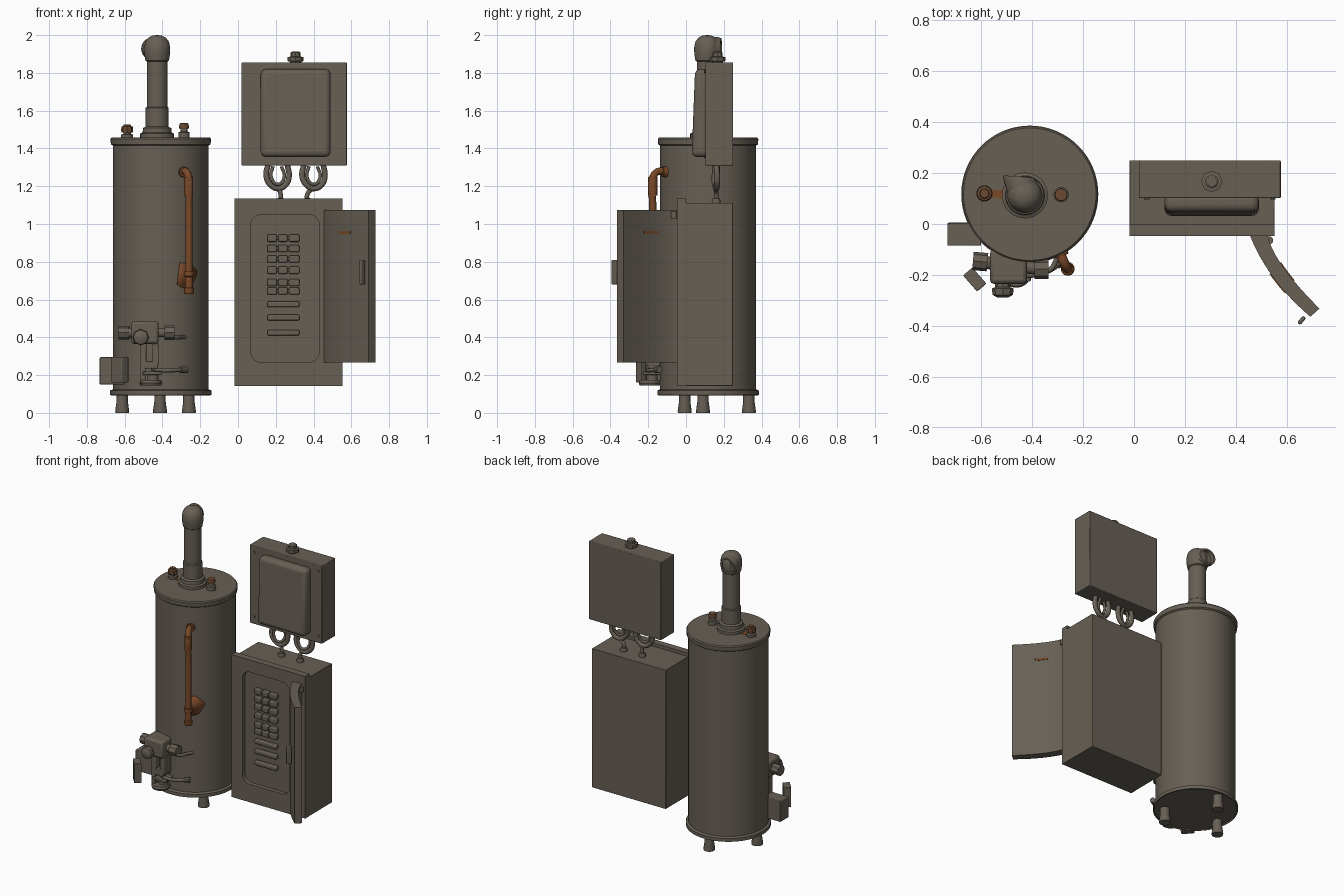
import bpy, bmesh, math
from mathutils import Vector

if "Cube" in bpy.data.objects:
    bpy.data.objects.remove(bpy.data.objects["Cube"])


def material(name, rgb):
    m = bpy.data.materials.new(name)
    m.diffuse_color = (*rgb, 1)
    m.use_nodes = True
    m.node_tree.nodes["Principled BSDF"].inputs["Base Color"].default_value = m.diffuse_color
    return m


GREY = material("weathered_grey", (0.135, 0.115, 0.090))
RUST = material("rusty_copper", (0.195, 0.066, 0.022))
BROWN = material("dull_brown", (0.150, 0.068, 0.032))


def finish(name, bm, mat, bevel=0, seg=2):
    bmesh.ops.recalc_face_normals(bm, faces=bm.faces[:])
    me = bpy.data.meshes.new(name)
    bm.to_mesh(me)
    bm.free()
    ob = bpy.data.objects.new(name, me)
    bpy.context.collection.objects.link(ob)
    me.materials.append(mat)
    if bevel:
        b = ob.modifiers.new("bevel", 'BEVEL')
        b.width, b.segments = bevel, seg
    return ob


def box(name, x, y, z, mat=GREY, bevel=0.004, seg=2):
    """Box from (min, max) ranges."""
    bm = bmesh.new()
    bmesh.ops.create_cube(bm, size=1)
    for v in bm.verts:
        v.co = [r[0] if c < 0 else r[1] for c, r in zip(v.co, (x, y, z))]
    return finish(name, bm, mat, bevel, seg)


def lathe(name, profile, loc, axis=(0, 0, 1), n=24, mat=GREY):
    """Revolve (radius, height) points around an axis through loc."""
    bm = bmesh.new()
    rings = []
    for r, h in profile:
        if r == 0:
            rings.append([bm.verts.new((0, 0, h))])
        else:
            rings.append([bm.verts.new((r * math.cos(2 * math.pi * i / n),
                                        r * math.sin(2 * math.pi * i / n), h)) for i in range(n)])
    for a, b in zip(rings, rings[1:]):
        for i in range(n):
            q = [a[i % len(a)], a[(i + 1) % len(a)], b[(i + 1) % len(b)], b[i % len(b)]]
            bm.faces.new(list(dict.fromkeys(q)))
    ob = finish(name, bm, mat)
    ob.location = loc
    ob.rotation_euler = Vector(axis).to_track_quat('Z', 'Y').to_euler()
    return ob


def rod(name, a, b, r, n=20, mat=GREY, r2=None):
    a, b = Vector(a), Vector(b)
    h = (b - a).length
    return lathe(name, [(0, 0), (r, 0), (r2 or r, h), (0, h)], a, b - a, n, mat)


def prism(name, pts, lo, hi, axis, mat=GREY):
    """Extrude a 2D outline along y or z."""
    bm = bmesh.new()
    put = (lambda p, d: (p[0], p[1], d)) if axis == 'z' else (lambda p, d: (p[0], d, p[1]))
    a = [bm.verts.new(put(p, lo)) for p in pts]
    b = [bm.verts.new(put(p, hi)) for p in pts]
    bm.faces.new(a)
    bm.faces.new(b)
    for i in range(len(pts)):
        j = (i + 1) % len(pts)
        bm.faces.new((a[i], a[j], b[j], b[i]))
    return finish(name, bm, mat)


def rounded(x0, x1, z0, z1, r, n=6):
    out = []
    for k, (cx, cz) in enumerate(((x1 - r, z1 - r), (x0 + r, z1 - r), (x0 + r, z0 + r), (x1 - r, z0 + r))):
        for i in range(n + 1):
            t = math.pi / 2 * (k + i / n)
            out.append((cx + r * math.cos(t), cz + r * math.sin(t)))
    return out


def tube(name, pts, r, mat=GREY):
    cu = bpy.data.curves.new(name, 'CURVE')
    cu.dimensions, cu.bevel_depth, cu.bevel_resolution = '3D', r, 4
    cu.use_fill_caps, cu.resolution_u = True, 8
    s = cu.splines.new('BEZIER')
    s.bezier_points.add(len(pts) - 1)
    for p, c in zip(s.bezier_points, pts):
        p.co = c
        p.handle_left_type = p.handle_right_type = 'AUTO'
    ob = bpy.data.objects.new(name, cu)
    bpy.context.collection.objects.link(ob)
    cu.materials.append(mat)
    bpy.ops.object.select_all(action='DESELECT')
    ob.select_set(True)
    bpy.context.view_layer.objects.active = ob
    bpy.ops.object.convert(target='MESH')
    return ob


# water tank with rims, and three feet
CX, CY = -0.409, 0.117
lathe("tank", [(0, .1), (.26, .1), (.262, .093), (.269, .095), (.269, .118), (.254, .125), (.254, 1.415),
               (.264, 1.422), (.266, 1.45), (.26, 1.457), (0, 1.457)], (CX, CY, 0), n=64)
for i, (x, y) in enumerate(((-.26, -.007), (-.613, .09), (-.413, .333))):
    lathe(f"tank_foot_{i}", [(0, 0), (.036, 0), (.037, .01), (.03, .06), (.03, .11), (0, .11)], (x, y, 0))

# flue pipe, collars and elbow opening to the back
FX, FY = -.428, .112
lathe("flue_pipe", [(0, 1.45), (.09, 1.45), (.09, 1.478), (.077, 1.484), (.075, 1.508), (.061, 1.515),
                    (.061, 1.615), (.055, 1.62), (.055, 1.86), (.062, 1.865), (.068, 1.9), (.069, 1.935),
                    (.062, 1.966), (.046, 1.987), (.024, 1.998), (0, 2.0)], (FX, FY, 0), n=32)
mouth = lathe("flue_elbow_mouth", [(.063, 0), (.062, .06), (.056, .078), (.044, .078), (.042, .06), (0, .058)],
              (FX, FY, 1.928), (-.30, .95, 0), 28)
side = mouth.rotation_euler.to_quaternion().inverted() @ Vector((.95, .30, 0))
for v in mouth.data.vertices:  # slanted opening
    if v.co.z > .05:
        v.co.z -= .4 * v.co.dot(side)

# water connections on the tank top
lathe("water_inlet_base", [(.032, 0), (.032, .018), (.02, .022), (.02, .04), (0, .04)], (-.587, .12, 1.455))
lathe("water_inlet_cap", [(0, 0), (.03, 0), (.032, .012), (.03, .03), (.02, .034), (.018, .042), (0, .042)],
      (-.587, .12, 1.485), n=8, mat=BROWN)
lathe("water_outlet_base", [(.03, 0), (.03, .03), (.019, .034), (.019, .055), (0, .055)], (-.286, .115, 1.455))
lathe("water_outlet_cap", [(0, 0), (.024, 0), (.026, .01), (.024, .03), (0, .032)], (-.286, .115, 1.503),
      n=12, mat=BROWN)
prism("tank_top_rust", [(-.56, .105), (-.515, .098), (-.51, .135), (-.56, .132)], 1.455, 1.459, 'z', RUST)

# copper relief pipe
tube("relief_pipe", [(-.295, -.10, 1.275), (-.275, -.15, 1.277), (-.262, -.174, 1.25), (-.26, -.176, 1.1),
                     (-.26, -.176, .64)], .019, RUST)
rod("relief_pipe_elbow_sleeve", (-.261, -.176, 1.15), (-.262, -.176, 1.25), .024, mat=RUST)
rod("relief_pipe_flange", (-.292, -.10, 1.275), (-.283, -.125, 1.276), .028, mat=RUST)
lathe("relief_pipe_end", [(0, 0), (.022, 0), (.026, .01), (.026, .03), (.021, .035), (.021, .09), (.027, .095),
                          (.027, .12), (0, .12)], (-.26, -.176, .63), mat=RUST)

# rust stain wrapped on the tank
bm = bmesh.new()
cols = []
for x, lo, hi in ((-.322, .68, .69), (-.308, .67, .80), (-.29, .66, .79), (-.265, .665, .80),
                  (-.243, .68, .78), (-.218, .735, .75)):
    y = CY - math.sqrt(.2565 ** 2 - (x - CX) ** 2)
    cols.append([bm.verts.new((x, y, z)) for z in (lo, hi)])
for a, b in zip(cols, cols[1:]):
    bm.faces.new((a[0], b[0], b[1], a[1]))
finish("tank_rust_stain", bm, RUST).modifiers.new("thickness", 'SOLIDIFY').thickness = 0.003

# gas valve: body, side knobs, front dial, bracket and burner rod
box("valve_body", (-.565, -.42), (-.235, -.10), (.365, .485), bevel=.015)
rod("valve_left_stub", (-.59, -.15, .425), (-.55, -.155, .425), .025)
rod("valve_left_knob", (-.632, -.145, .425), (-.575, -.15, .425), .036, 8)
rod("valve_right_stub", (-.43, -.17, .425), (-.38, -.175, .425), .024)
rod("valve_right_knob", (-.39, -.177, .425), (-.335, -.177, .425), .038, 8)
lathe("valve_dial", [(0, 0), (.03, 0), (.03, .02), (.043, .025), (.04, .05), (.022, .06), (0, .06)],
      (-.515, -.228, .40), (0, -1, 0), 8)
for i, x in enumerate((-.52, -.455)):
    box(f"valve_bracket_side_{i}", (x, x + .035), (-.215, -.13), (.25, .37))
box("valve_bracket_foot", (-.52, -.425), (-.215, -.13), (.235, .275))
box("valve_bracket_back", (-.50, -.44), (-.17, -.12), (.24, .37))
box("burner_leg", (-.52, -.49), (-.215, -.13), (.15, .245))
lathe("burner_base", [(0, 0), (.055, 0), (.06, .012), (.055, .028), (0, .03)], (-.462, -.19, .145))
rod("burner_post", (-.45, -.18, .17), (-.45, -.18, .21), .03)
box("burner_cap", (-.505, -.405), (-.225, -.12), (.2, .22))
tube("burner_rod", [(-.46, -.2, .235), (-.4, -.2, .225), (-.34, -.185, .226), (-.285, -.15, .228)], .011)
rod("burner_rod_tip", (-.305, -.16, .228), (-.27, -.14, .228), .018, 10)
tube("pilot_tube", [(-.37, -.19, .41), (-.33, -.18, .40), (-.30, -.13, .40), (-.28, -.09, .40)], .010)

# control boxes beside the tank
box("control_box", (-.732, -.60), (-.085, .005), (.15, .295))
ob = box("loose_control_box", (-.042, .042), (-.024, .024), (.16, .297))
ob.location, ob.rotation_euler = (-.625, -.218, 0), (0, 0, math.radians(-49))

# breaker panel with a recessed rounded front
box("panel_box", (-.018, .552), (-.005, .249), (.143, 1.112), bevel=.003)
plate = box("panel_front", (-.018, .552), (-.048, 0), (.143, 1.135), bevel=0)
cutter = prism("panel_cutter", rounded(.068, .43, .268, 1.05, .055), -.1, -.018, 'y')
cutter.hide_render = True
m = plate.modifiers.new("recess", 'BOOLEAN')
m.object, m.operation, m.solver = cutter, 'DIFFERENCE', 'EXACT'
bpy.context.view_layer.objects.active = plate
bpy.ops.object.modifier_apply(modifier=m.name)
bpy.data.objects.remove(cutter)

# breakers: split rows on top, single bars below
for i, z in enumerate((.925, .87, .815, .755, .69, .645)):
    for j, (a, b) in enumerate(((.155, .205), (.213, .262), (.27, .325))):
        box(f"breaker_{i}_{j}", (a, b), (-.047, -.015), (z - .019, z + .019), bevel=.006)
    box(f"breaker_bar_{i}", (.16, .32), (-.037, -.015), (z - .01, z + .01))
for i, z in enumerate((.575, .505, .425)):
    box(f"lower_breaker_{i}", (.155, .325), (-.046, -.015), (z - .015, z + .015), bevel=.007)


# open, bowed panel door with a rust mark on both faces
def bez(t, p, q, r):
    return Vector(p) * (1 - t) ** 2 + Vector(q) * 2 * t * (1 - t) + Vector(r) * t * t


def door_outline(t0, t1, grow=0):
    ts = [t0 + (t1 - t0) * i / 12 for i in range(13)]
    inner = [bez(t, (.455, -.045), (.525, -.2225), (.692, -.364)) for t in ts]
    outer = [bez(t, (.525, -.045), (.545, -.15), (.728, -.332)) for t in ts]
    step = [(b - a).normalized() * grow for a, b in zip(inner, outer)]
    return [a - s for a, s in zip(inner, step)] + [b + s for b, s in zip(outer, step)][::-1]


prism("panel_door", door_outline(0, 1), .267, 1.075, 'z')
prism("door_rust_mark", door_outline(.44, .68, .004), .948, .962, 'z', RUST)
ob = box("door_handle", (-.018, .018), (-.008, .008), (.68, .81), bevel=.006)
ob.location, ob.rotation_euler = (.658, -.378, 0), (0, 0, math.radians(50))
rod("door_hinge", (.53, -.064, 1.03), (.53, -.064, 1.065), .016)

# upper junction box with a raised, leaning cover
box("junction_box", (.019, .576), (.102, .25), (1.31, 1.855), bevel=.004)
cover = box("junction_cover", (.12, .49), (.03, .12), (1.355, 1.82), bevel=.028, seg=4)
for v in cover.data.vertices:
    if v.co.y < .05 and v.co.z > 1.6:
        v.co.y += .018
for x in (.05, .545):
    for z in (1.36, 1.81):
        rod("junction_screw", (x, .11, z), (x, .096, z), .010, 10)
lathe("junction_top_fitting", [(.03, 0), (.03, .008), (.042, .01), (.042, .032), (.027, .034), (.027, .055),
                               (.02, .06), (0, .06)], (.305, .167, 1.852), n=8)

# looped cables and stems joining the two boxes
for i, (c, foot) in enumerate(((.21, .225), (.40, .368))):
    tube(f"cable_loop_{i}", [(c - .05, .16, 1.32), (c - .06, .155, 1.25), (c - .035, .155, 1.205),
                             (c + .005, .16, 1.188), (c + .045, .165, 1.21), (c + .06, .165, 1.25),
                             (c + .05, .16, 1.32)], .015)
    tube(f"cable_inner_loop_{i}", [(c - .025, .15, 1.305), (c - .035, .145, 1.25), (c, .15, 1.21),
                                   (c + .035, .17, 1.25), (c + .02, .17, 1.305)], .009)
    tube(f"cable_stem_{i}", [(c + .005, .16, 1.195), (foot, .16, 1.16), (foot, .16, 1.115)], .012)
    lathe(f"cable_gland_{i}", [(.022, 0), (.024, .012), (.018, .028), (0, .03)], (foot, .16, 1.108), n=16)

# smooth shading with sharp edges kept
bpy.ops.object.select_all(action='SELECT')
bpy.context.view_layer.objects.active = bpy.data.objects["tank"]
bpy.ops.object.shade_smooth_by_angle(angle=math.radians(35))
